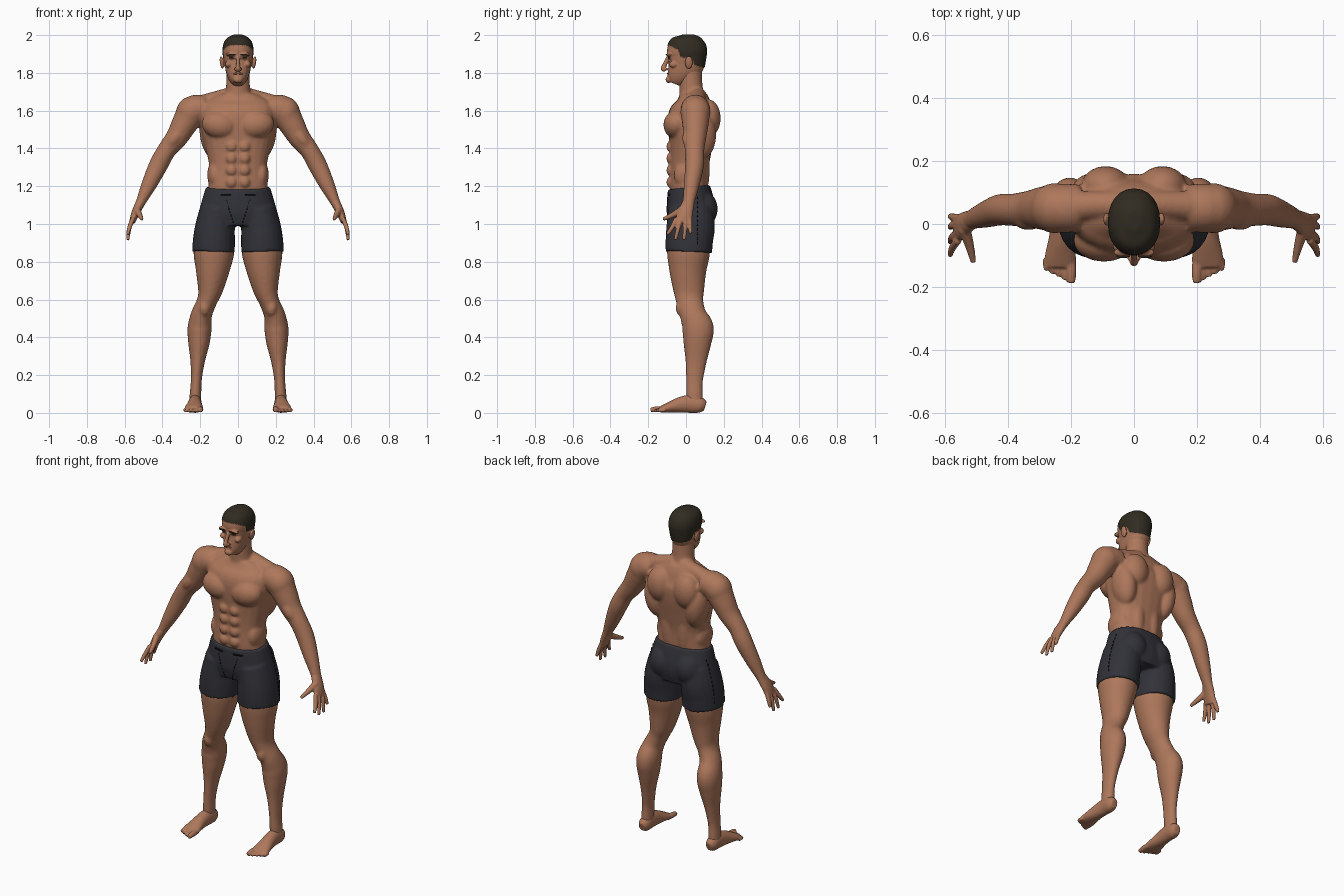
import bpy, bmesh, math
from mathutils import Vector, Matrix

cube = bpy.data.objects.get("Cube")
if cube:
    bpy.data.objects.remove(cube, do_unlink=True)


def material(name, rgb):
    mat = bpy.data.materials.new(name)
    mat.use_nodes = True
    mat.diffuse_color = (*rgb, 1)
    mat.node_tree.nodes["Principled BSDF"].inputs["Base Color"].default_value = (*rgb, 1)
    return mat


SKIN = material("tan skin", (.42, .185, .105))
HAIR = material("dark hair", (.03, .025, .016))
CLOTH = material("charcoal cloth", (.031, .032, .04))
THREAD = material("black thread", (.008, .008, .01))
LIP = material("lip brown", (.24, .09, .06))
EYE = material("eye white", (.45, .4, .36))


def smooth_rings(rings, steps=5):
    """Catmull-Rom interpolation through the given cross-sections."""
    pts = [rings[0], *rings, rings[-1]]
    out = []
    for a, b, c, d in zip(pts, pts[1:], pts[2:], pts[3:]):
        for k in range(steps):
            t = k / steps
            out.append([q + t / 2 * (r - p + t * (2*p - 5*q + 4*r - s + t * (3*(q - r) + s - p)))
                        for p, q, r, s in zip(a, b, c, d)])
    return out + [list(rings[-1])]


def loft(bm, rings, power=2.0, both=False, sides=24):
    """Skin rings (x, y, z, half width, half depth); both adds the mirrored twin."""
    for sign in ((1, -1) if both else (1,)):
        secs = smooth_rings([(r[0] * sign, *r[1:]) for r in rings])
        centres = [Vector(s[:3]) for s in secs]
        whole = (centres[-1] - centres[0]).normalized()
        ref = Vector((0, 0, 1)) if abs(whole.y) > .7 else Vector((0, 1, 0))
        loops = []
        for i, s in enumerate(secs):
            t = centres[min(i + 1, len(secs) - 1)] - centres[max(i - 1, 0)]
            u = ref.cross(t).normalized()
            v = t.cross(u).normalized()
            loop = []
            for k in range(sides):
                c, w = math.cos(math.tau * k / sides), math.sin(math.tau * k / sides)
                cu = math.copysign(abs(c) ** (2 / power), c) * s[3]
                cv = math.copysign(abs(w) ** (2 / power), w) * s[4]
                loop.append(bm.verts.new(centres[i] + u * cu + v * cv))
            loops.append(loop)
        for a, b in zip(loops, loops[1:]):
            for k in range(sides):
                bm.faces.new((a[k], a[k - 1], b[k - 1], b[k]))
        bm.faces.new(loops[0])
        bm.faces.new(loops[-1])


def ball(bm, centre, radii, both=True, tilt=0):
    """Ellipsoid, tilted about the front-back axis, mirrored by default."""
    for sign in ((1, -1) if both else (1,)):
        place = Matrix.Translation((centre[0] * sign, *centre[1:]))
        turn = Matrix.Rotation(tilt * sign, 4, "Y")
        bmesh.ops.create_uvsphere(bm, u_segments=20, v_segments=12, radius=1,
                                  matrix=place @ turn @ Matrix.Diagonal((*radii, 1)))


def finish(bm, name, mat, voxel=0, relax=0):
    """Turn the bmesh into an object, fusing its volumes when a voxel size is given."""
    bmesh.ops.recalc_face_normals(bm, faces=bm.faces)
    mesh = bpy.data.meshes.new(name)
    bm.to_mesh(mesh)
    bm.free()
    obj = bpy.data.objects.new(name, mesh)
    bpy.context.collection.objects.link(obj)
    mesh.materials.append(mat)
    bpy.context.view_layer.objects.active = obj
    if voxel:
        fuse = obj.modifiers.new("fuse", "REMESH")
        fuse.mode, fuse.voxel_size = "VOXEL", voxel
        soft = obj.modifiers.new("soften", "SMOOTH")
        soft.factor, soft.iterations = .5, relax
        for mod in ("fuse", "soften"):
            bpy.ops.object.modifier_apply(modifier=mod)
    obj.data.shade_smooth()
    bpy.context.view_layer.update()
    return obj


# Body: torso, neck, arms and legs fused with the main muscles
bm = bmesh.new()
loft(bm, [(0, .015, 1.1, .15, .09), (0, .015, 1.19, .158, .1), (0, .018, 1.3, .152, .102),
          (0, .025, 1.4, .172, .112), (0, .03, 1.5, .195, .125), (0, .032, 1.58, .2, .125),
          (0, .04, 1.64, .18, .095), (0, .04, 1.69, .1, .07)], power=2.4)
loft(bm, [(0, .035, 1.64, .075, .075), (0, .027, 1.72, .064, .062), (0, .022, 1.83, .06, .062)])
loft(bm, [(.17, .05, 1.61, .07, .075), (.235, .05, 1.6, .08, .078), (.283, .05, 1.53, .069, .07),
          (.323, .048, 1.46, .059, .06), (.378, .045, 1.39, .05, .052),
          (.422, .045, 1.31, .05, .05), (.47, .03, 1.21, .041, .042),
          (.513, .015, 1.12, .027, .032), (.527, .008, 1.09, .025, .033)], both=True)
loft(bm, [(.12, .015, .95, .1, .11), (.128, .013, .85, .108, .114), (.135, .01, .75, .089, .098),
          (.147, .015, .65, .066, .082), (.165, .02, .59, .053, .072), (.193, .037, .52, .056, .07),
          (.203, .063, .45, .064, .084), (.207, .06, .37, .057, .074),
          (.214, .053, .27, .038, .056), (.221, .045, .17, .029, .045),
          (.225, .045, .1, .031, .044), (.226, .048, .04, .032, .044)], both=True)
loft(bm, [(.02, .06, 1.685, .045, .045), (.11, .06, 1.66, .045, .045),
          (.2, .055, 1.635, .045, .05)], both=True)                 # trapezius
ball(bm, (.252, .05, 1.592), (.076, .08, .085), tilt=-.3)           # deltoid
ball(bm, (.095, -.052, 1.525), (.098, .068, .074), tilt=-.15)       # chest
ball(bm, (.09, .118, 1.56), (.078, .066, .1))                       # shoulder blade
ball(bm, (.14, .08, 1.47), (.062, .08, .13), tilt=.15)              # side of back
ball(bm, (.05, .085, 1.31), (.045, .042, .17))                      # lower back
ball(bm, (.125, .01, 1.26), (.038, .075, .075))                     # flank
ball(bm, (.335, .02, 1.455), (.035, .04, .07), tilt=-.65)           # biceps
ball(bm, (.178, -.02, .555), (.032, .035, .045))                    # kneecap
for row in range(4):
    ball(bm, (.034, -.072, 1.41 - row * .063), (.033, .033, .034))  # abdomen
finish(bm, "body", SKIN, .0075, 7)

# Hands: palm, four fanned fingers and a thumb
bm = bmesh.new()
loft(bm, [(.513, .015, 1.12, .025, .031), (.542, -.003, 1.06, .022, .04),
          (.56, -.015, 1.01, .016, .043)], both=True)
for y, tip_y, tip_z in ((-.05, -.1, .945), (-.026, -.056, .915), (0, -.01, .915), (.019, .025, .95)):
    loft(bm, [(.556, y, 1.03, .012, .013), (.575, (y + tip_y) / 2, .98, .012, .012),
              (.583, tip_y, tip_z, .008, .009)], both=True, sides=12)
loft(bm, [(.537, -.015, 1.08, .02, .02), (.522, -.065, 1.05, .015, .016),
          (.508, -.122, 1.025, .009, .009)], both=True, sides=12)
finish(bm, "hands", SKIN, .0045, 4)

# Feet: heel to ball of the foot, then five toes
bm = bmesh.new()
loft(bm, [(.225, .102, .035, .02, .025), (.226, .075, .042, .034, .042), (.227, .02, .048, .035, .048),
          (.23, -.04, .04, .039, .04), (.233, -.1, .026, .049, .026),
          (.234, -.135, .017, .049, .017)], both=True)
for i in range(5):
    r = .011 if i else .016
    x, tip = .199 + .0195 * i, -.187 + .01 * i
    loft(bm, [(x + .002, -.11, r + .004, r, r), (x, (tip - .12) / 2, r + .003, r, r),
              (x, tip, r, r * .8, r * .8)], both=True, sides=12)
finish(bm, "feet", SKIN, .0045, 4)

# Head: skull and jaw, nose, ears, brow ridge
bm = bmesh.new()
loft(bm, [(0, -.06, 1.742, .028, .035), (0, -.05, 1.765, .046, .053), (0, -.03, 1.8, .061, .073),
          (0, -.005, 1.84, .07, .097), (0, .004, 1.88, .076, .1), (0, .005, 1.92, .08, .105),
          (0, .008, 1.96, .072, .094), (0, .01, 1.985, .053, .069),
          (0, .01, 2.0, .022, .03)], power=2.2)
loft(bm, [(0, -.093, 1.885, .01, .01), (0, -.112, 1.845, .01, .012),
          (0, -.12, 1.822, .014, .014), (0, -.108, 1.812, .014, .008)])
ball(bm, (.013, -.107, 1.82), (.008, .011, .008))
ball(bm, (.086, .015, 1.855), (.01, .021, .035), tilt=.15)
ball(bm, (.032, -.09, 1.897), (.034, .014, .011))
ball(bm, (.05, -.065, 1.845), (.018, .025, .018))
ball(bm, (0, -.092, 1.764), (.025, .016, .018), both=False)
head = finish(bm, "head", SKIN, .004, 4)

# Cropped hair: head faces above a hairline that drops towards the nape
hairline = [(-.2, 1.95), (-.085, 1.945), (-.04, 1.922), (-.028, 1.885),
            (.03, 1.88), (.045, 1.842), (.2, 1.8)]


def above_hairline(p):
    for (y, z), (y2, z2) in zip(hairline, hairline[1:]):
        if y <= p.y < y2:
            return p.z > z + (z2 - z) * (p.y - y) / (y2 - y)
    return False


head.data.materials.append(HAIR)
raised = set()
for face in head.data.polygons:
    ear = abs(face.center.x) > .081 and face.center.z < 1.9
    if above_hairline(face.center) and not ear:
        face.material_index = 1
        raised.update(face.vertices)
lift = {i: head.data.vertices[i].normal * .003 for i in raised}
for i, offset in lift.items():
    head.data.vertices[i].co += offset
bpy.context.view_layer.update()


def front_y(obj, x, z):
    """Depth of an object's front surface."""
    hit, point, _, _ = obj.ray_cast(Vector((x, -1, z)), Vector((0, 1, 0)))
    return point.y if hit else -.1


# Face details laid on the head
for name, mat, x, z, radii, tilt in (
        ("eyebrows", HAIR, .034, 1.896, (.022, .005, .0045), .08),
        ("eyelids", HAIR, .032, 1.88, (.015, .004, .005), 0),
        ("eyes", EYE, .032, 1.877, (.011, .0055, .0028), 0),
        ("pupils", THREAD, .032, 1.878, (.004, .0065, .0035), 0),
        ("lips", LIP, .009, 1.797, (.018, .004, .005), .1)):
    bm = bmesh.new()
    ball(bm, (x, front_y(head, x, z), z), radii, tilt=tilt)
    finish(bm, name, mat)

# Shorts: hips, two legs and seat
bm = bmesh.new()
loft(bm, [(0, .015, 1.195, .17, .112), (0, .022, 1.13, .19, .124), (0, .028, 1.06, .205, .13),
          (0, .028, .99, .19, .115)], power=2.2)
loft(bm, [(.1, .025, 1.08, .1, .12), (.12, .025, .99, .105, .128), (.127, .018, .92, .111, .126),
          (.13, .015, .85, .113, .123)], power=2.1, both=True)
ball(bm, (.085, .082, 1.08), (.085, .086, .1))
shorts = finish(bm, "shorts", CLOTH, .0075, 4)

# Stitching: fly, pocket tabs and side seams
bm = bmesh.new()


def stitch(p, size):
    bmesh.ops.create_cube(bm, size=1, matrix=Matrix.Translation(p) @ Matrix.Diagonal((*size, 1)))


for side in (1, -1):
    for k in range(9):
        x, z = side * (.062 - .005 * k), 1.13 - .017 * k
        stitch((x, front_y(shorts, x, z), z), (.004, .004, .01))
    for k in range(8):
        x = side * (.04 + .007 * k)
        stitch((x, front_y(shorts, x, 1.155), 1.155), (.008, .006, .008))
    for k in range(11):
        z = 1.14 - .024 * k
        hit, p, _, _ = shorts.ray_cast(Vector((side, .06, z)), Vector((-side, 0, 0)))
        if hit:
            stitch(p, (.004, .005, .013))
finish(bm, "stitching", THREAD)
